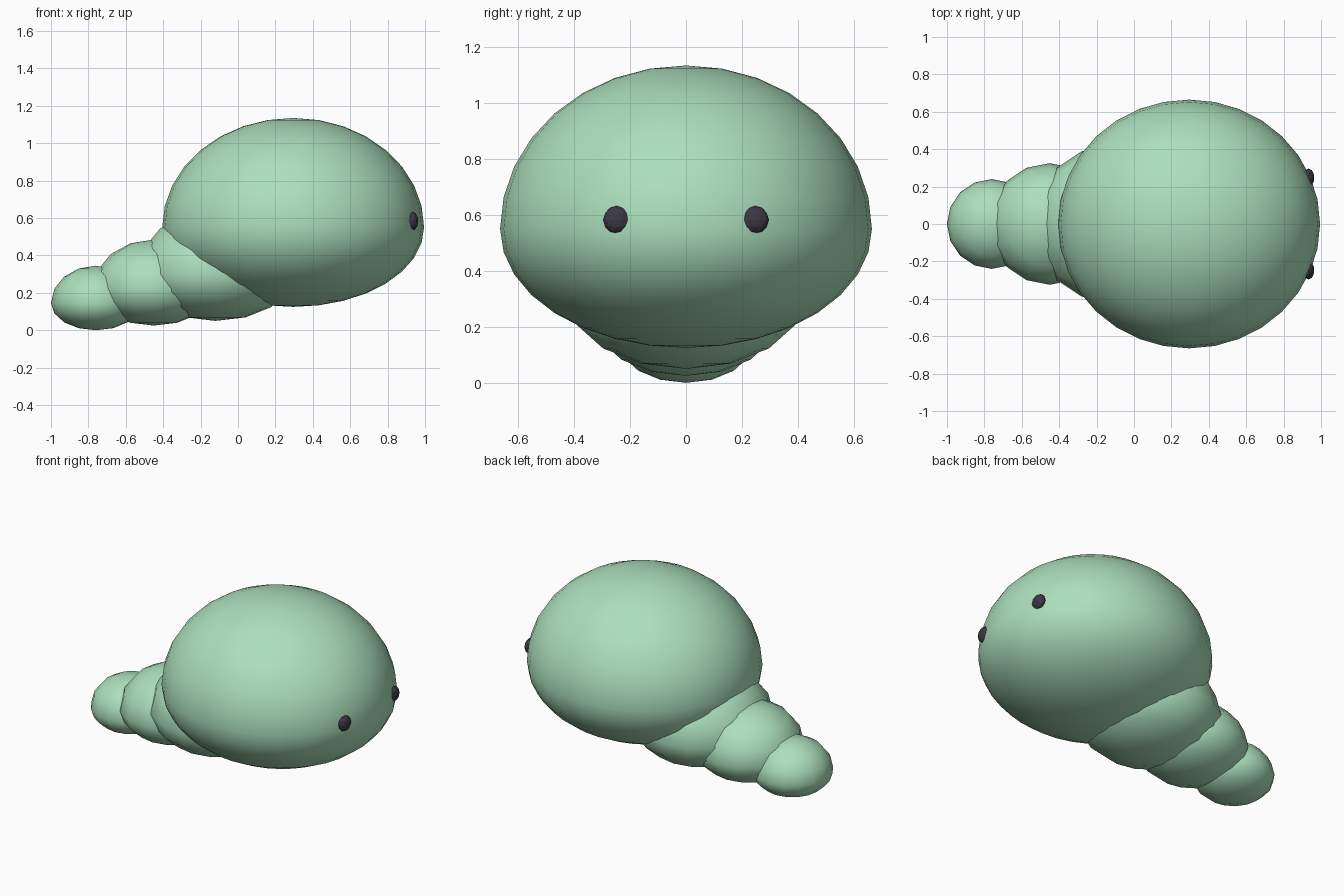
import bpy
import bmesh

cube = bpy.data.objects.get("Cube")
if cube:
    bpy.data.objects.remove(cube, do_unlink=True)


def make_material(name, rgb):
    mat = bpy.data.materials.new(name)
    mat.use_nodes = True
    color = (*rgb, 1.0)
    mat.diffuse_color = color
    mat.node_tree.nodes["Principled BSDF"].inputs["Base Color"].default_value = color
    return mat


green = make_material("soft_green", (0.41, 0.74, 0.50))
dark = make_material("dark_plum", (0.045, 0.038, 0.06))


def finish(name, bm, location, mat, smooth):
    mesh = bpy.data.meshes.new(name)
    for face in bm.faces:
        face.smooth = smooth
    bm.to_mesh(mesh)
    bm.free()
    mesh.materials.append(mat)
    obj = bpy.data.objects.new(name, mesh)
    obj.location = location
    bpy.context.collection.objects.link(obj)
    return obj


def egg(name, location, rx, ry, up, down, segments):
    """Ellipsoid whose underside is flatter than its top."""
    bm = bmesh.new()
    bmesh.ops.create_uvsphere(bm, u_segments=segments,
                              v_segments=segments // 2, radius=1)
    for v in bm.verts:
        height = up if v.co.z > 0 else down
        v.co = (v.co.x * rx, v.co.y * ry, v.co.z * height)
    return finish(name, bm, location, green, True)


# Large head and three tapering body segments
egg("head", (0.295, 0, 0.55), 0.70, 0.665, 0.585, 0.425, 32)
egg("body_front", (-0.12, 0, 0.30), 0.42, 0.42, 0.345, 0.25, 16)
egg("body_middle", (-0.45, 0, 0.22), 0.325, 0.325, 0.265, 0.195, 16)
egg("tail", (-0.76, 0, 0.145), 0.24, 0.24, 0.20, 0.145, 16)

# Small faceted eyes set into the head
for side, label in ((1, "back"), (-1, "front")):
    bm = bmesh.new()
    bmesh.ops.create_icosphere(bm, subdivisions=2, radius=0.05)
    for v in bm.verts:
        v.co.x *= 0.6
    finish(label + "_eye", bm, (0.934, side * 0.247, 0.583), dark, False)
